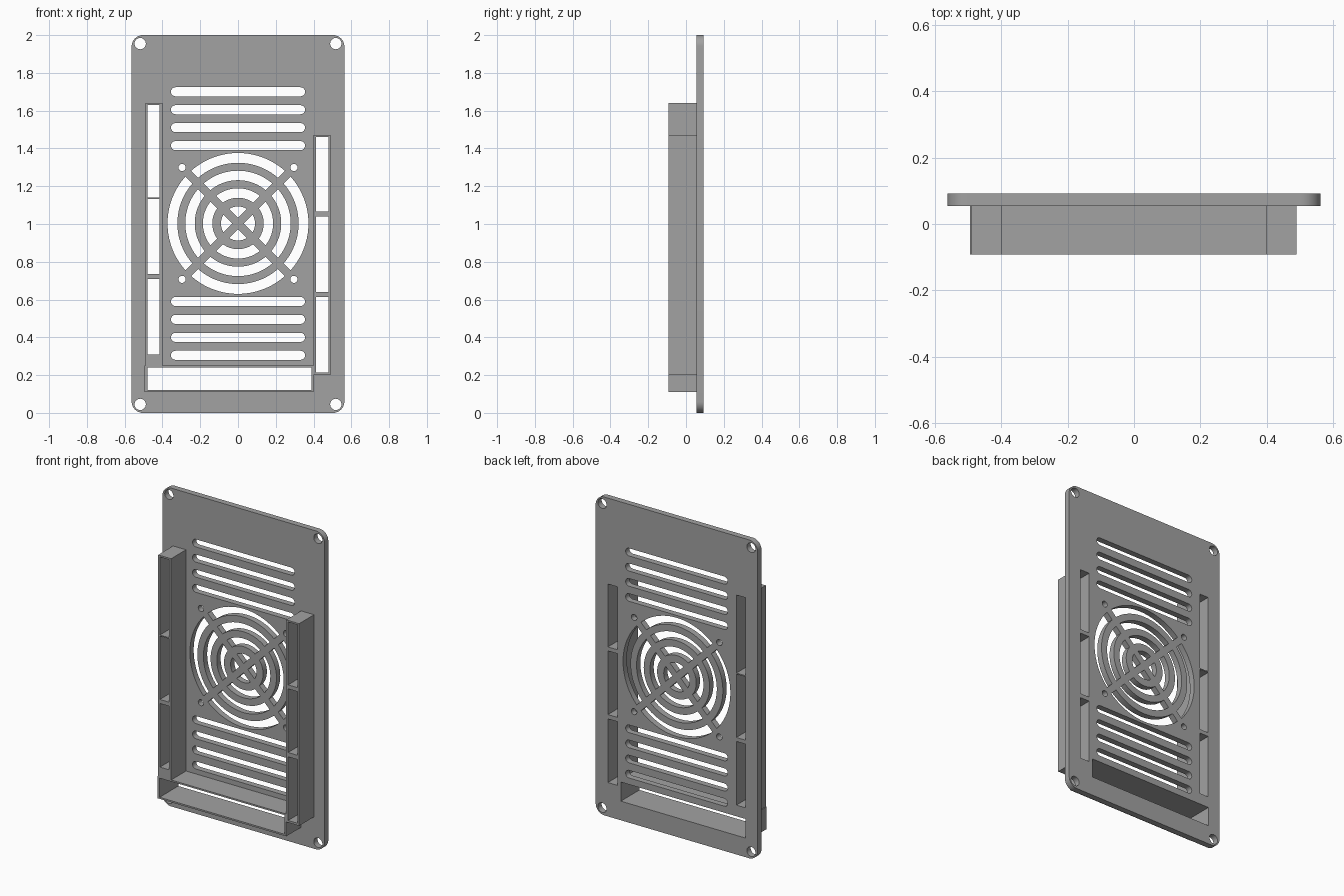
import bpy
from math import sin, cos, asin, pi, sqrt

cube = bpy.data.objects.get("Cube")
if cube:
    bpy.data.objects.remove(cube, do_unlink=True)

grey = bpy.data.materials.new("plain grey")
grey.use_nodes = True
colour = (0.36, 0.36, 0.36, 1)
grey.diffuse_color = colour
grey.node_tree.nodes["Principled BSDF"].inputs["Base Color"].default_value = colour


# Outline helpers, each returning a loop of (x, z) points
def arc(cx, cz, r, a0, a1, n):
    return [(cx + r * cos(a0 + (a1 - a0) * i / n),
             cz + r * sin(a0 + (a1 - a0) * i / n)) for i in range(n + 1)]


def circle(cx, cz, r, n=32):
    return arc(cx, cz, r, 0, 2 * pi, n)[:-1]


def rect(x0, x1, z0, z1):
    return [(x0, z0), (x1, z0), (x1, z1), (x0, z1)]


def rounded_rect(x0, x1, z0, z1, r, n=10):
    corners = [(x1 - r, z1 - r), (x0 + r, z1 - r), (x0 + r, z0 + r), (x1 - r, z0 + r)]
    return [p for i, (cx, cz) in enumerate(corners)
            for p in arc(cx, cz, r, i * pi / 2, (i + 1) * pi / 2, n)]


def slot(half_width, cz, r):
    return (arc(half_width - r, cz, r, -pi / 2, pi / 2, 12)
            + arc(r - half_width, cz, r, pi / 2, 3 * pi / 2, 12))


def grille_gap(cz, r0, r1, half_spoke, mid):
    """One quarter of a ring opening, trimmed by parallel-sided spokes."""
    b1 = pi / 4 - asin(half_spoke / r1)
    outer = arc(0, cz, r1, mid - b1, mid + b1, 20)
    if r0 == 0:
        d = half_spoke * sqrt(2)
        return outer + [(d * cos(mid), cz + d * sin(mid))]
    b0 = pi / 4 - asin(half_spoke / r0)
    return outer + arc(0, cz, r0, mid + b0, mid - b0, 20)


def extrude_outline(name, loops, y0, y1):
    """Fill the first loop, leave the others open, extrude from y0 to y1."""
    curve = bpy.data.curves.new(name + "_profile", "CURVE")
    curve.dimensions = "2D"
    curve.fill_mode = "BOTH"
    curve.extrude = (y1 - y0) / 2
    for loop in loops:
        spline = curve.splines.new("POLY")
        spline.points.add(len(loop) - 1)
        for point, (x, z) in zip(spline.points, loop):
            point.co = (x, z, 0, 1)
        spline.use_cyclic_u = True
    obj = bpy.data.objects.new(name, curve)
    bpy.context.collection.objects.link(obj)
    obj.location.y = (y0 + y1) / 2
    obj.rotation_euler.x = pi / 2
    bpy.ops.object.select_all(action="DESELECT")
    obj.select_set(True)
    bpy.context.view_layer.objects.active = obj
    bpy.ops.object.convert(target="MESH")
    obj = bpy.context.view_layer.objects.active
    obj.name = name
    # Weld caps to walls so normals are consistent
    bpy.ops.object.mode_set(mode="EDIT")
    bpy.ops.mesh.select_all(action="SELECT")
    bpy.ops.mesh.remove_doubles(threshold=0.0001)
    bpy.ops.mesh.normals_make_consistent(inside=False)
    bpy.ops.object.mode_set(mode="OBJECT")
    bpy.ops.object.shade_smooth_by_angle(angle=0.5)
    obj.data.materials.clear()
    obj.data.materials.append(grey)
    return obj


FRONT, SEAM, BACK = -0.0925, 0.055, 0.0925
FAN_Z = 1.003

# Openings of the raised frames
left_x, right_x = (0.413, 0.478), (-0.478, -0.415)
left_holes = [rect(*left_x, z0, z1) for z0, z1 in
              ((0.213, 0.613), (0.64, 1.04), (1.065, 1.46))]
right_holes = [rect(*right_x, z0, z1) for z0, z1 in
               ((0.31, 0.71), (0.735, 1.133), (1.14, 1.63))]
bottom_hole = rect(-0.48, 0.388, 0.12, 0.24)

# Back plate: mounting holes, vents, fan grille and frame openings
openings = left_holes + right_holes + [bottom_hole]
for sx in (-1, 1):
    for sz in (-1, 1):
        openings.append(circle(sx * 0.518, 1 + sz * 0.955, 0.03))
        openings.append(circle(sx * 0.296, FAN_Z + sz * 0.296, 0.019))
for base in (0.305, 1.415):
    for i in range(4):
        openings.append(slot(0.355, base + i * 0.095, 0.024))
for r0, r1 in ((0, 0.09), (0.136, 0.186), (0.229, 0.279), (0.321, 0.373)):
    for quarter in range(4):
        openings.append(grille_gap(FAN_Z, r0, r1, 0.021, quarter * pi / 2))
extrude_outline("back_plate", [rounded_rect(-0.563, 0.563, 0, 2, 0.06)] + openings,
                SEAM, BACK)

# Raised frames on the front
extrude_outline("left_frame", [rect(0.40, 0.49, 0.20, 1.47)] + left_holes, FRONT, SEAM)
extrude_outline("right_frame", [rect(-0.49, -0.40, 0.25, 1.64)] + right_holes, FRONT, SEAM)
extrude_outline("bottom_frame", [rect(-0.495, 0.40, 0.11, 0.25), bottom_hole], FRONT, SEAM)
